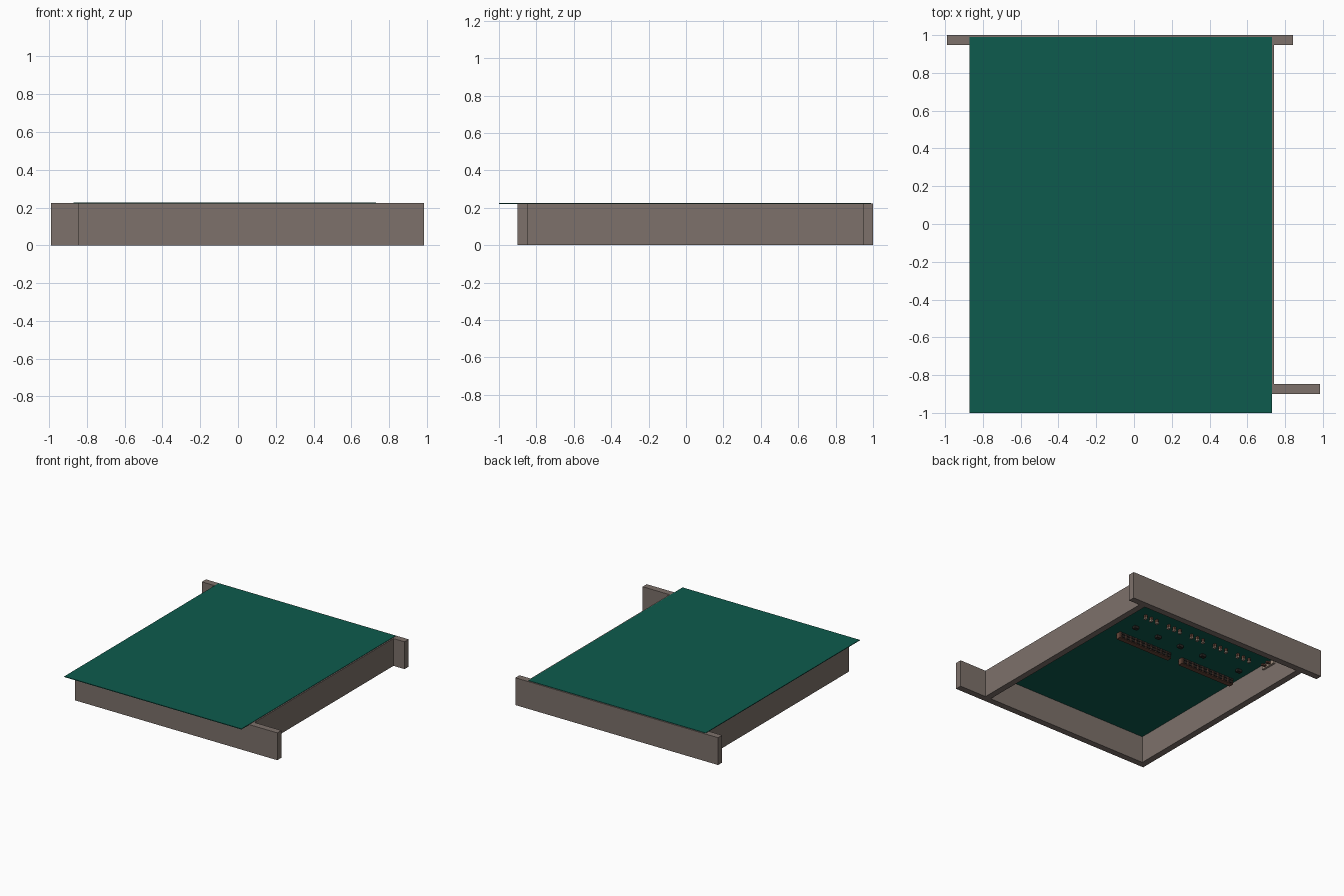
import bpy, bmesh
from mathutils import Matrix, Vector

if "Cube" in bpy.data.objects:
    bpy.data.objects.remove(bpy.data.objects["Cube"])


def material(name, rgb):
    m = bpy.data.materials.new(name)
    m.diffuse_color = (*rgb, 1)
    m.use_nodes = True
    m.node_tree.nodes["Principled BSDF"].inputs["Base Color"].default_value = m.diffuse_color
    return m


TIMBER = material("grey brown timber", (0.205, 0.165, 0.145))
GREEN = material("dark green board", (0.004, 0.105, 0.075))
BROWN = material("red brown fitting", (0.13, 0.06, 0.04))
TAN = material("pale tan fitting", (0.35, 0.27, 0.21))
BLACK = material("near black fitting", (0.02, 0.018, 0.016))


def boxes(name, mat, items):
    """One object made of boxes given as (x0, x1, y0, y1, z0, z1)."""
    bm = bmesh.new()
    for x0, x1, y0, y1, z0, z1 in items:
        mid = Vector(((x0 + x1) / 2, (y0 + y1) / 2, (z0 + z1) / 2))
        size = Matrix.Diagonal((x1 - x0, y1 - y0, z1 - z0, 1))
        bmesh.ops.create_cube(bm, size=1, matrix=Matrix.Translation(mid) @ size)
    me = bpy.data.meshes.new(name)
    bm.to_mesh(me)
    bm.free()
    me.materials.append(mat)
    ob = bpy.data.objects.new(name, me)
    bpy.context.collection.objects.link(ob)
    return ob


TOP = 0.223     # top of the walls
UNDER = 0.221   # underside of the board

# pinwheel frame of four walls
boxes("front_wall", TIMBER, [(-0.845, 0.985, -0.9, -0.847, 0, TOP)])
boxes("back_wall", TIMBER, [(-0.99, 0.842, 0.947, 1.0, 0, TOP)])
boxes("right_wall", TIMBER, [(0.69, 0.742, -0.847, 0.947, 0, TOP)])
boxes("left_wall", TIMBER, [(-0.845, -0.792, -0.847, 0.947, 0, TOP)])

# thin board laid over the frame
boxes("top_board", GREEN, [(-0.87, 0.731, -1.0, 0.99, UNDER, 0.2265)])

# two long sockets hanging under the board, with a row of cells on each
for side, x0 in (("right", -0.15), ("left", -0.755)):
    boxes(side + "_socket_body", BROWN, [(x0, x0 + 0.5, 0.215, 0.255, 0.172, UNDER)])
    cells = []
    for i in range(10):
        x = x0 + 0.01 + i * 0.049
        for z in (0.177, 0.2):
            cells.append((x, x + 0.036, 0.25, 0.262, z, z + 0.015))
    boxes(side + "_socket_cells", BLACK, cells)

# middle row of small dark blocks
boxes("middle_blocks", BLACK,
      [(x - 0.02, x + 0.02, 0.37, 0.4, 0.2, UNDER)
       for x in (0.306, 0.087, -0.13, -0.35, -0.70)])

# back row: five groups of three short pegs
pegs, caps = [], []
for g in range(5):
    for k in range(3):
        x = 0.36 - g * 0.225 - k * 0.055
        pegs.append((x - 0.008, x + 0.008, 0.555, 0.575, 0.195, UNDER))
        caps.append((x - 0.01, x + 0.01, 0.553, 0.577, 0.185, 0.195))
boxes("peg_stems", BROWN, pegs)
boxes("peg_caps", TAN, caps)

# small bracket on the inner face of the left wall
boxes("bracket_plate", TAN, [(-0.792, -0.775, 0.57, 0.7, 0.17, 0.2)])
boxes("bracket_arm", BROWN, [(-0.775, -0.74, 0.6, 0.62, 0.178, 0.192),
                             (-0.775, -0.74, 0.65, 0.67, 0.178, 0.192)])
